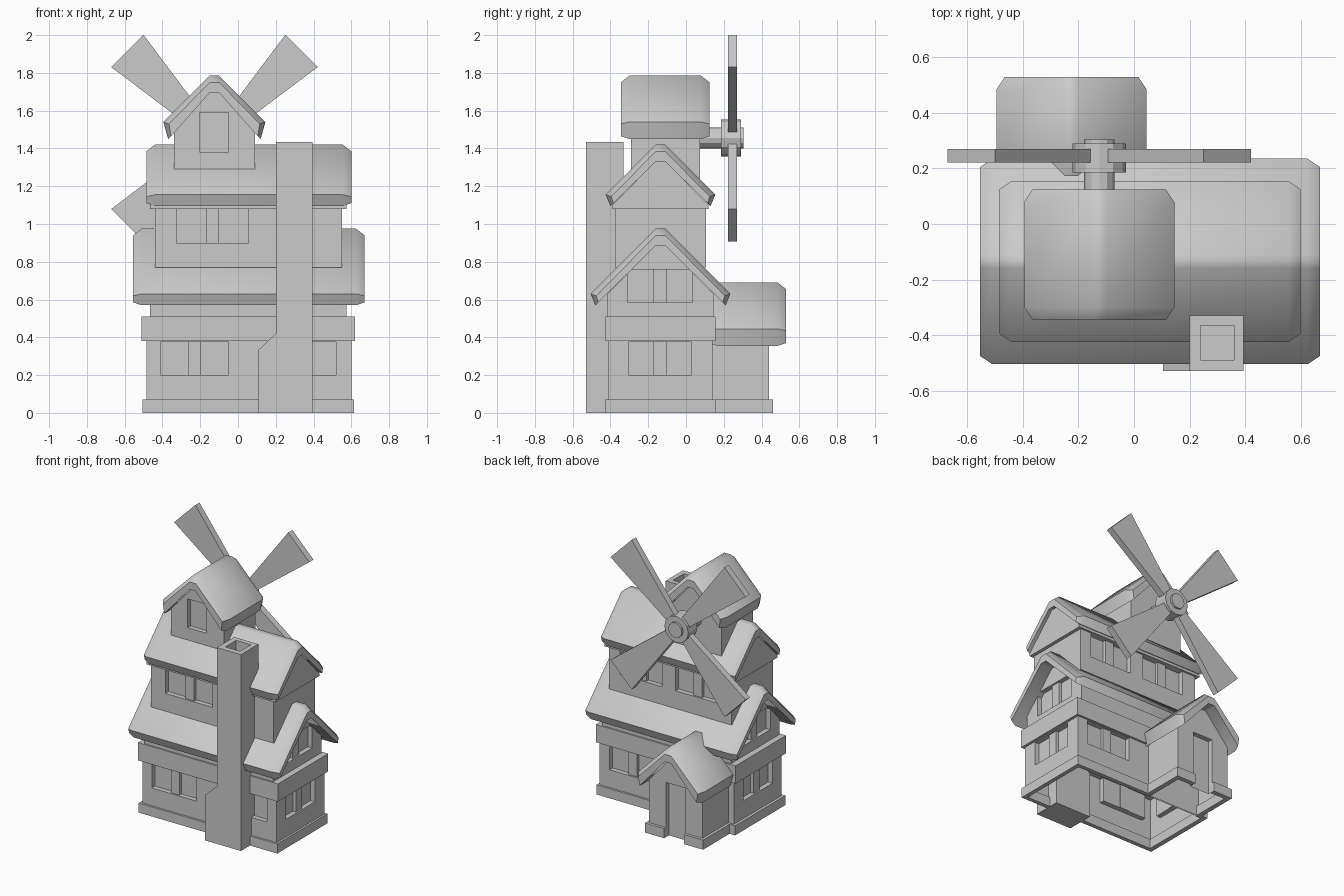
import bpy, bmesh, math
from mathutils import Matrix, Vector

if "Cube" in bpy.data.objects:
    bpy.data.objects.remove(bpy.data.objects["Cube"])


def finish(name, bm):
    bmesh.ops.recalc_face_normals(bm, faces=bm.faces)
    me = bpy.data.meshes.new(name)
    bm.to_mesh(me)
    bm.free()
    ob = bpy.data.objects.new(name, me)
    bpy.context.collection.objects.link(ob)
    return ob


def loft(name, rings):
    """Closed skin through equal-sized rings of points, capped at both ends."""
    bm = bmesh.new()
    vs = [[bm.verts.new(p) for p in r] for r in rings]
    n = len(vs[0])
    for a, b in zip(vs, vs[1:]):
        for i in range(n):
            bm.faces.new((a[i], a[(i + 1) % n], b[(i + 1) % n], b[i]))
    bm.faces.new(vs[0])
    bm.faces.new(vs[-1])
    return finish(name, bm)


def place(axis, t, s, z):
    return (t, s, z) if axis == 'x' else (s, t, z)


def prism(name, axis, profile, a, b):
    return loft(name, [[place(axis, t, s, z) for s, z in profile] for t in (a, b)])


def box(name, x0, x1, y0, y1, z0, z1):
    return prism(name, 'x', [(y0, z0), (y1, z0), (y1, z1), (y0, z1)], x0, x1)


def select(ob):
    bpy.ops.object.select_all(action='DESELECT')
    ob.select_set(True)
    bpy.context.view_layer.objects.active = ob


def cut(ob, *bounds):
    c = box("cutter", *bounds)
    c.hide_render = True
    m = ob.modifiers.new("cut", 'BOOLEAN')
    m.operation = 'DIFFERENCE'
    m.object = c
    select(ob)
    bpy.ops.object.modifier_apply(modifier=m.name)
    bpy.data.objects.remove(c)


def open_bottom(ob):
    bm = bmesh.new()
    bm.from_mesh(ob.data)
    low = [f for f in bm.faces if all(v.co.z < 0.001 for v in f.verts)]
    bmesh.ops.delete(bm, geom=low, context='FACES_ONLY')
    bm.to_mesh(ob.data)
    bm.free()


def gable_wall(name, axis, c, hw, z0, top, a, b):
    """House-shaped block whose peak tucks under the roof."""
    pk = top - 0.065
    return prism(name, axis, [(c - hw, z0), (c + hw, z0), (c + hw, pk - hw),
                              (c, pk), (c - hw, pk - hw)], a, b)


def roof(name, axis, c, h, top, drop, a, b):
    """Thick 45 degree roof with flat ridge, turned-down eaves, chamfered ends."""
    f = 0.025
    e = top - (h - f)
    inner = [(h - 0.05, e - drop + 0.025), (f, top - 0.09)]
    full = [(f, top), (h, e), (h - 0.025, e - drop)] + inner
    ends = [(f, top - 0.035), (h - 0.03, e - 0.01), (h - 0.04, e - drop + 0.015)] + inner
    rings = []
    for t, half in ((a, ends), (a + 0.045, full), (b - 0.045, full), (b, ends)):
        prof = half + [(-s, z) for s, z in reversed(half)]
        rings.append([place(axis, t, c + s, z) for s, z in prof])
    ob = loft(name, rings)
    select(ob)
    bpy.ops.object.shade_smooth_by_angle(angle=math.radians(50))
    return ob


def window(ob, axis, face, inward, s0, s1, z0, z1, bar=True):
    """Recess a window; axis is the direction the wall faces along."""
    t0, t1 = sorted((face - inward * 0.05, face + inward * 0.035))
    def bounds(t0, t1, s0, s1):
        return (t0, t1, s0, s1, z0, z1) if axis == 'x' else (s0, s1, t0, t1, z0, z1)
    cut(ob, *bounds(t0, t1, s0, s1))
    if bar:
        m = (s0 + s1) / 2
        t0, t1 = sorted((face + inward * 0.012, face + inward * 0.04))
        box("window_mullion", *bounds(t0, t1, m - 0.035, m + 0.035))


CX, CY = 0.055, -0.135     # centre of the main house
TX, AX = -0.125, -0.225    # ridge of tower, ridge of porch

# Ground floor
ground = box("ground_floor", -0.485, 0.6, -0.41, 0.14, 0, 0.38)
for s in (-0.41, 0.16):
    window(ground, 'y', -0.41, 1, s, s + 0.36, 0.2, 0.375)
window(ground, 'y', 0.14, -1, 0.16, 0.52, 0.2, 0.375)
for x, d in ((-0.485, 1), (0.6, -1)):
    window(ground, 'x', x, d, -0.305, 0.03, 0.2, 0.375)
open_bottom(ground)

# Plinth boards around the house
box("plinth_front", -0.505, 0.615, -0.425, -0.395, 0, 0.07)
box("plinth_left", -0.505, -0.47, -0.395, 0.125, 0, 0.07)
box("plinth_right", 0.585, 0.615, -0.395, 0.125, 0, 0.07)
box("plinth_back_left", -0.505, -0.43, 0.125, 0.155, 0, 0.07)
box("plinth_back_right", -0.02, 0.615, 0.125, 0.155, 0, 0.07)

# Overhanging band, first gable storey and its roof
box("floor_band", -0.51, 0.62, -0.425, 0.155, 0.38, 0.51)
first = gable_wall("first_gable", 'x', CY, 0.28, 0.5, 0.975, -0.465, 0.575)
for x, d in ((-0.465, 1), (0.575, -1)):
    window(first, 'x', x, d, -0.31, 0.035, 0.585, 0.76)
roof("first_roof", 'x', CY, 0.37, 0.975, 0.06, -0.555, 0.67)

# Second storey with its roof
second = box("second_floor", -0.44, 0.55, -0.375, 0.105, 0.77, 1.1)
window(second, 'y', -0.375, 1, -0.325, 0.055, 0.9, 1.08)
for s in (-0.33, 0.12):
    window(second, 'y', 0.105, -1, s, s + 0.34, 0.9, 1.08)
gable_wall("second_gable", 'x', CY, 0.255, 1.08, 1.42, -0.465, 0.575)
roof("second_roof", 'x', CY, 0.29, 1.42, 0.06, -0.485, 0.6)

# Tower room
tower = gable_wall("tower", 'y', TX, 0.215, 1.2, 1.785, -0.29, 0.075)
window(tower, 'y', -0.29, 1, -0.205, -0.05, 1.38, 1.59, bar=False)
roof("tower_roof", 'y', TX, 0.27, 1.785, 0.09, -0.345, 0.125)

# Back porch with doorway
porch = gable_wall("porch", 'y', AX, 0.215, 0, 0.69, 0.13, 0.44)
window(porch, 'y', 0.44, -1, -0.305, -0.145, -0.05, 0.4, bar=False)
open_bottom(porch)
roof("porch_roof", 'y', AX, 0.27, 0.69, 0.09, 0.12, 0.53)
for d in (-1, 1):
    x0, x1 = sorted((AX + d * 0.2, AX + d * 0.235))
    box("porch_plinth_side", x0, x1, 0.14, 0.43, 0, 0.07)
    x0, x1 = sorted((AX + d * 0.08, AX + d * 0.235))
    box("porch_plinth_back", x0, x1, 0.425, 0.46, 0, 0.07)

# Chimney with shouldered base
chimney = prism("chimney", 'y', [(0.105, 0), (0.395, 0), (0.395, 1.435), (0.2, 1.435),
                                 (0.2, 0.42), (0.105, 0.33)], -0.53, -0.33)
cut(chimney, 0.24, 0.36, -0.49, -0.365, 1.33, 1.5)

# Windmill shaft, hub and four sails
HUB = Vector((TX, 0, 1.455))


def rod(name, r, y0, y1, sides=12):
    pts = [(HUB.x + r * math.cos(2 * math.pi * i / sides),
            HUB.z + r * math.sin(2 * math.pi * i / sides)) for i in range(sides)]
    return prism(name, 'y', pts, y0, y1)


rod("shaft", 0.055, 0.05, 0.305)
rod("hub", 0.097, 0.185, 0.29)
for k in range(4):
    sail = prism("sail", 'y', [(0.06, -0.037), (0.652, -0.121), (0.652, 0.121),
                               (0.06, 0.037)], 0.222, 0.27)
    sail.data.transform(Matrix.Translation(HUB) @
                        Matrix.Rotation(math.radians(45 + 90 * k), 4, 'Y'))
